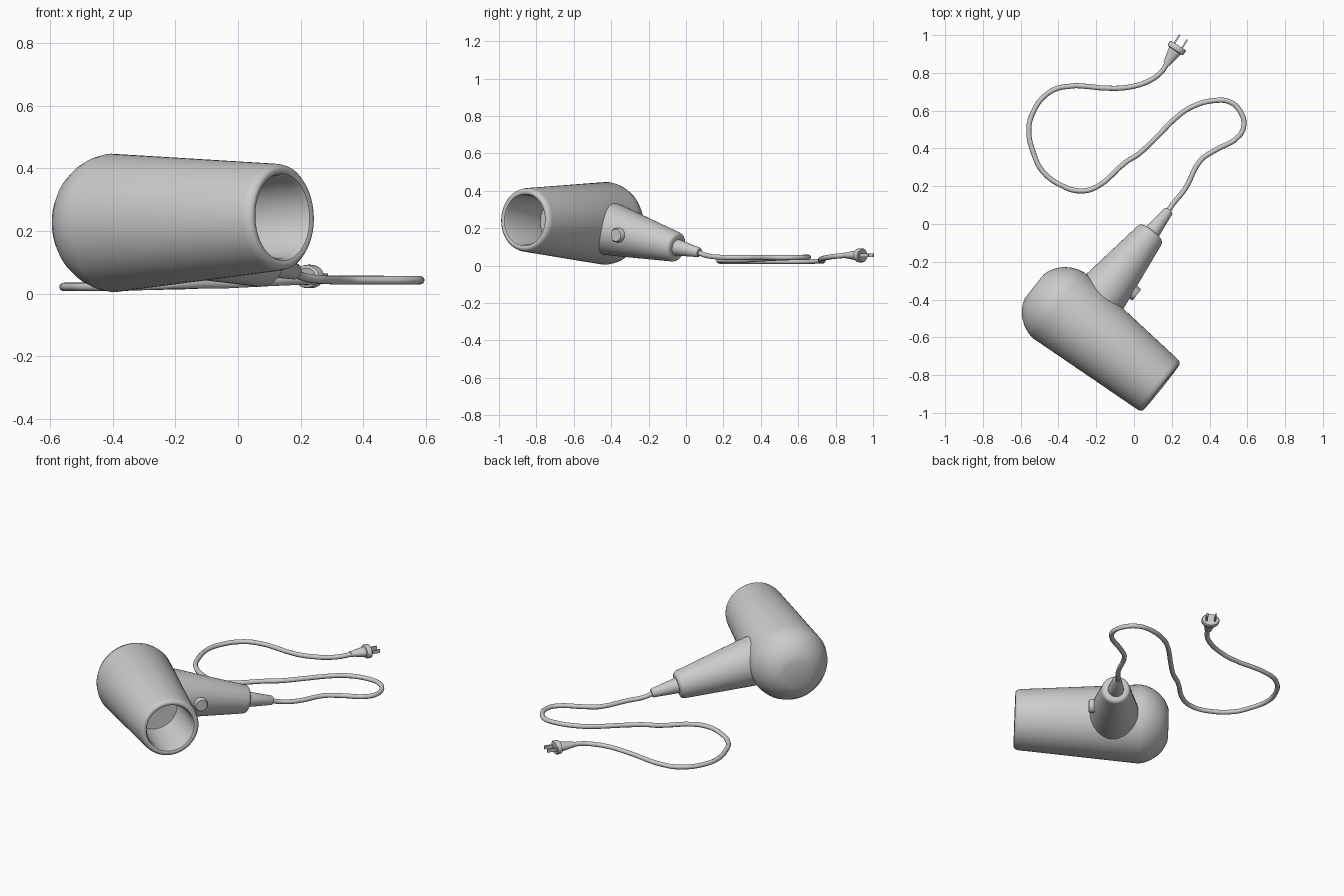
import bpy, bmesh, math
from mathutils import Vector

if "Cube" in bpy.data.objects:
    bpy.data.objects.remove(bpy.data.objects["Cube"])


def smooth(ob, angle=40):
    bpy.ops.object.select_all(action='DESELECT')
    ob.select_set(True)
    bpy.context.view_layer.objects.active = ob
    bpy.ops.object.shade_smooth_by_angle(angle=math.radians(angle))


def add_mesh(name, bm):
    bmesh.ops.recalc_face_normals(bm, faces=bm.faces)
    me = bpy.data.meshes.new(name)
    bm.to_mesh(me)
    bm.free()
    ob = bpy.data.objects.new(name, me)
    bpy.context.collection.objects.link(ob)
    return ob


def lathe(name, origin, axis, profile, seg=48, flat=1.0):
    """Spin (distance, radius) pairs round an axis; zero radius closes an end."""
    bm = bmesh.new()
    q = Vector(axis).to_track_quat('Z', 'Y')
    rings = []
    for s, r in profile:
        n = 1 if r == 0 else seg
        ring = []
        for i in range(n):
            a = 2 * math.pi * i / seg
            p = Vector((r * math.cos(a), r * math.sin(a) * flat, s))
            ring.append(bm.verts.new(q @ p + Vector(origin)))
        rings.append(ring)
    for a, b in zip(rings, rings[1:]):
        for i in range(seg):
            j = (i + 1) % seg
            if len(a) == 1:
                bm.faces.new((a[0], b[i], b[j]))
            elif len(b) == 1:
                bm.faces.new((a[i], a[j], b[0]))
            else:
                bm.faces.new((a[i], a[j], b[j], b[i]))
    ob = add_mesh(name, bm)
    smooth(ob)
    return ob


# Barrel: rounded back, tapering to a rolled rim and hollow nozzle
nozzle = Vector((0.145, -0.865, 0.245))
back = Vector((-0.40, -0.43, 0.226))
out = (nozzle - back).normalized()
L = (nozzle - back).length
cap = [(-0.163, 0), (-0.161, 0.085), (-0.152, 0.112), (-0.133, 0.145),
       (-0.105, 0.175), (-0.07, 0.199), (-0.035, 0.214), (0, 0.221)]
rim = [(L - 0.03, 0.171), (L - 0.012, 0.167), (L - 0.002, 0.158), (L, 0.149),
       (L - 0.004, 0.139), (L - 0.02, 0.132), (L - 0.3, 0.128), (L - 0.3, 0)]
lathe("barrel", back, out, cap + rim, 64)

# Handle: tapered grip, drooping towards the cord
end = Vector((0.09, -0.05, 0.098))
grip = Vector((0.625, 0.78, -0.215)).normalized()
lathe("handle", end, grip,
      [(-0.52, 0), (-0.52, 0.148), (-0.40, 0.134), (-0.015, 0.081),
       (-0.004, 0.077), (0.003, 0.069), (0.005, 0.06), (0.005, 0)])

# Switch button on the nozzle side of the grip
side = Vector((0.78, -0.625, 0))
spot = end - grip * 0.308
lathe("switch_button", spot, side,
      [(0.08, 0), (0.08, 0.038), (0.138, 0.038), (0.145, 0.033), (0.145, 0)], 32)

# Strain relief sleeve
sleeve_end = Vector((0.185, 0.072, 0.07))
sleeve_start = end - grip * 0.01
d = sleeve_end - sleeve_start
lathe("cord_sleeve", sleeve_start, d,
      [(0, 0), (0, 0.046), (d.length - 0.006, 0.026), (d.length, 0.021), (d.length, 0)], 32)

# Cord lying in loose loops
pts = [(0.175, 0.06, 0.073), (0.205, 0.105, 0.055), (0.27, 0.185, 0.045),
       (0.355, 0.34, 0.043), (0.42, 0.385, 0.043), (0.56, 0.47, 0.043),
       (0.582, 0.53, 0.043), (0.56, 0.60, 0.043), (0.51, 0.645, 0.043),
       (0.44, 0.655, 0.045), (0.30, 0.617, 0.045), (0.22, 0.56, 0.042),
       (0.12, 0.46, 0.038), (0.02, 0.367, 0.033), (-0.04, 0.33, 0.03),
       (-0.20, 0.195, 0.028), (-0.28, 0.175, 0.025), (-0.37, 0.197, 0.022),
       (-0.485, 0.28, 0.022), (-0.53, 0.37, 0.022), (-0.557, 0.50, 0.022),
       (-0.53, 0.60, 0.022), (-0.465, 0.685, 0.023), (-0.38, 0.725, 0.024),
       (-0.10, 0.718, 0.03), (0.0, 0.73, 0.038), (0.08, 0.758, 0.044),
       (0.14, 0.80, 0.05), (0.185, 0.865, 0.055)]
cu = bpy.data.curves.new("cord", 'CURVE')
cu.dimensions = '3D'
cu.bevel_depth = 0.0135
cu.bevel_resolution = 3
cu.resolution_u = 4
cu.use_fill_caps = True
sp = cu.splines.new('BEZIER')
sp.bezier_points.add(len(pts) - 1)
for bp, p in zip(sp.bezier_points, pts):
    bp.co = p
    bp.handle_left_type = bp.handle_right_type = 'AUTO'
cord = bpy.data.objects.new("cord", cu)
bpy.context.collection.objects.link(cord)
bpy.ops.object.select_all(action='DESELECT')
cord.select_set(True)
bpy.context.view_layer.objects.active = cord
bpy.ops.object.convert(target='MESH')
smooth(bpy.context.view_layer.objects.active)

# Plug: waisted body with a flange
start = Vector((0.172, 0.848, 0.055))
fwd = Vector((0.54, 0.84, 0)).normalized()
across = Vector((fwd.y, -fwd.x, 0))
up = Vector((0, 0, 1))
lathe("plug_body", start, fwd,
      [(0, 0), (0, 0.02), (0.02, 0.023), (0.05, 0.03), (0.083, 0.036),
       (0.086, 0.047), (0.093, 0.05), (0.112, 0.05), (0.116, 0.046), (0.116, 0)],
      32, 0.75)


def block(name, centre, size):
    bm = bmesh.new()
    bmesh.ops.create_cube(bm, size=1)
    for v in bm.verts:
        v.co = centre + across * v.co.x * size[0] + fwd * v.co.y * size[1] + up * v.co.z * size[2]
    add_mesh(name, bm)


# Two flat prongs
for s, n in ((-1, "prong_left"), (1, "prong_right")):
    block(n, start + fwd * 0.138 + across * s * 0.024, (0.009, 0.06, 0.02))
